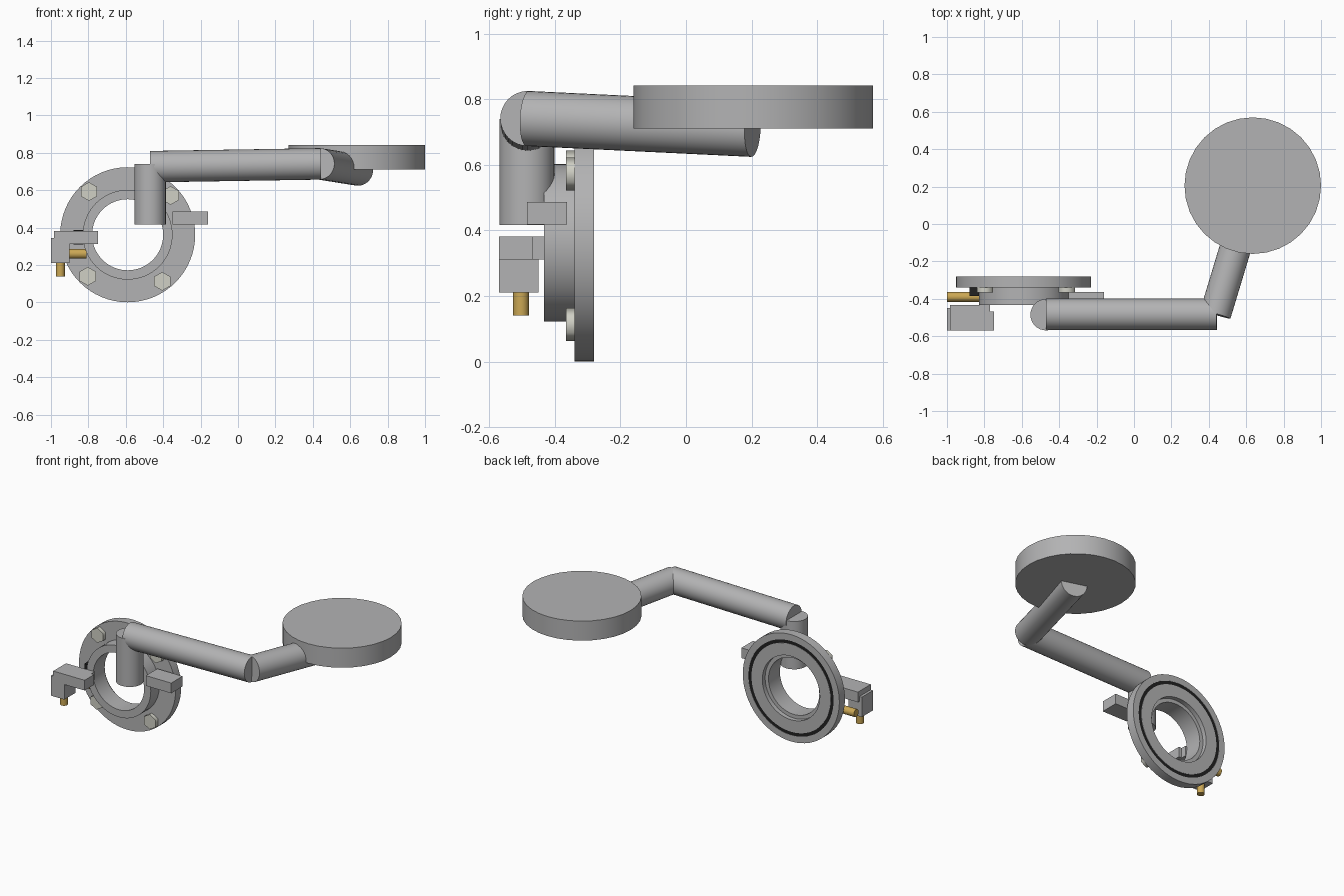
import bpy, bmesh
from math import sin, cos, pi, radians
from mathutils import Vector

if "Cube" in bpy.data.objects:
    bpy.data.objects.remove(bpy.data.objects["Cube"])


def material(name, rgb):
    m = bpy.data.materials.new(name)
    m.diffuse_color = (*rgb, 1)
    m.use_nodes = True
    m.node_tree.nodes["Principled BSDF"].inputs["Base Color"].default_value = m.diffuse_color
    return m


GREY = material("dark_grey", (0.45, 0.45, 0.455))
BRASS = material("brass", (0.60, 0.39, 0.09))
STEEL = material("bolt_steel", (0.63, 0.63, 0.56))
BLACK = material("black_rubber", (0.015, 0.015, 0.015))


def finish(name, bm, mat=GREY, smooth=0):
    """Turn a bmesh into an object; smooth is the edge angle in degrees."""
    bmesh.ops.recalc_face_normals(bm, faces=bm.faces)
    me = bpy.data.meshes.new(name)
    bm.to_mesh(me)
    bm.free()
    ob = bpy.data.objects.new(name, me)
    bpy.context.collection.objects.link(ob)
    me.materials.append(mat)
    if smooth:
        bpy.ops.object.select_all(action='DESELECT')
        ob.select_set(True)
        bpy.context.view_layer.objects.active = ob
        bpy.ops.object.shade_smooth_by_angle(angle=radians(smooth))
    return ob


def rod(name, a, b, r, mat=GREY, sides=32):
    """Capped cylinder between two points."""
    a, b = Vector(a), Vector(b)
    bm = bmesh.new()
    bmesh.ops.create_cone(bm, cap_ends=True, segments=sides, radius1=r, radius2=r, depth=(b - a).length)
    m = (b - a).to_track_quat('Z', 'Y').to_matrix().to_4x4()
    m.translation = (a + b) / 2
    bm.transform(m)
    return finish(name, bm, mat, 30)


def prism(name, outline, y0, y1, mat=GREY, smooth=0):
    """Outline of (x, z) points extruded along y."""
    bm = bmesh.new()
    f = bm.faces.new([bm.verts.new((x, y0, z)) for x, z in outline])
    # the source face is kept so the prism stays closed
    ext = bmesh.ops.extrude_face_region(bm, geom=[f], use_keep_orig=True)['geom']
    bmesh.ops.translate(bm, vec=(0, y1 - y0, 0), verts=[v for v in ext if isinstance(v, bmesh.types.BMVert)])
    return finish(name, bm, mat, smooth)


def box(name, x0, x1, y0, y1, z0, z1, mat=GREY):
    return prism(name, [(x0, z0), (x1, z0), (x1, z1), (x0, z1)], y0, y1, mat)


CX, CZ = -0.59, 0.362


def ring(name, profile, mat=GREY, n=64):
    """Closed (radius, y) profile turned about the flange axis."""
    bm = bmesh.new()
    loops = [[bm.verts.new((CX + r * cos(2 * pi * i / n), y, CZ + r * sin(2 * pi * i / n)))
              for r, y in profile] for i in range(n)]
    k = len(profile)
    for i in range(n):
        p, q = loops[i], loops[(i + 1) % n]
        for j in range(k):
            bm.faces.new((p[j], p[(j + 1) % k], q[(j + 1) % k], q[j]))
    return finish(name, bm, mat, 30)


# Flange with raised hub, counterbore and seal groove on the back
ring("flange", [(0.19, -0.432), (0.24, -0.432), (0.24, -0.34), (0.361, -0.34), (0.361, -0.28),
                (0.318, -0.28), (0.318, -0.295), (0.296, -0.295), (0.296, -0.28),
                (0.215, -0.28), (0.215, -0.31), (0.19, -0.31)])
ring("seal", [(0.296, -0.295), (0.318, -0.295), (0.318, -0.282), (0.296, -0.282)], BLACK)

# Hex bolts, softly shaded around their sides
for i, (x, z) in enumerate([(-0.797, 0.593), (-0.36, 0.572), (-0.803, 0.14), (-0.405, 0.113)]):
    hexa = [(x + 0.05 * sin(k * pi / 3), z + 0.05 * cos(k * pi / 3)) for k in range(6)]
    prism(f"bolt_{i + 1}", hexa, -0.366, -0.34, STEEL, 65)

# Pipe arm
R = 0.084
rod("riser_pipe", (-0.47, -0.485, 0.417), (-0.47, -0.485, 0.74), R)
rod("long_pipe", (-0.47, -0.482, 0.726), (0.443, -0.482, 0.741), R)
rod("outer_pipe", (0.435, -0.482, 0.741), (0.642, 0.203, 0.708), R)

# Round head
rod("head_disc", (0.635, 0.205, 0.71), (0.635, 0.205, 0.842), 0.365)

# Side lug on the right
box("side_lug", -0.35, -0.16, -0.485, -0.363, 0.418, 0.487)

# Valve bracket on the left
box("valve_body", -1.0, -0.9, -0.57, -0.45, 0.21, 0.345)
box("valve_arm", -0.983, -0.77, -0.57, -0.433, 0.312, 0.381)
box("valve_arm_tip", -0.77, -0.748, -0.57, -0.468, 0.312, 0.381)
box("valve_clip", -0.88, -0.825, -0.385, -0.338, 0.31, 0.387, BLACK)

# Brass fittings
rod("drain_fitting", (-0.95, -0.503, 0.14), (-0.95, -0.503, 0.215), 0.024, BRASS, 24)
rod("side_fitting", (-1.0, -0.39, 0.26), (-0.81, -0.39, 0.26), 0.026, BRASS, 24)
